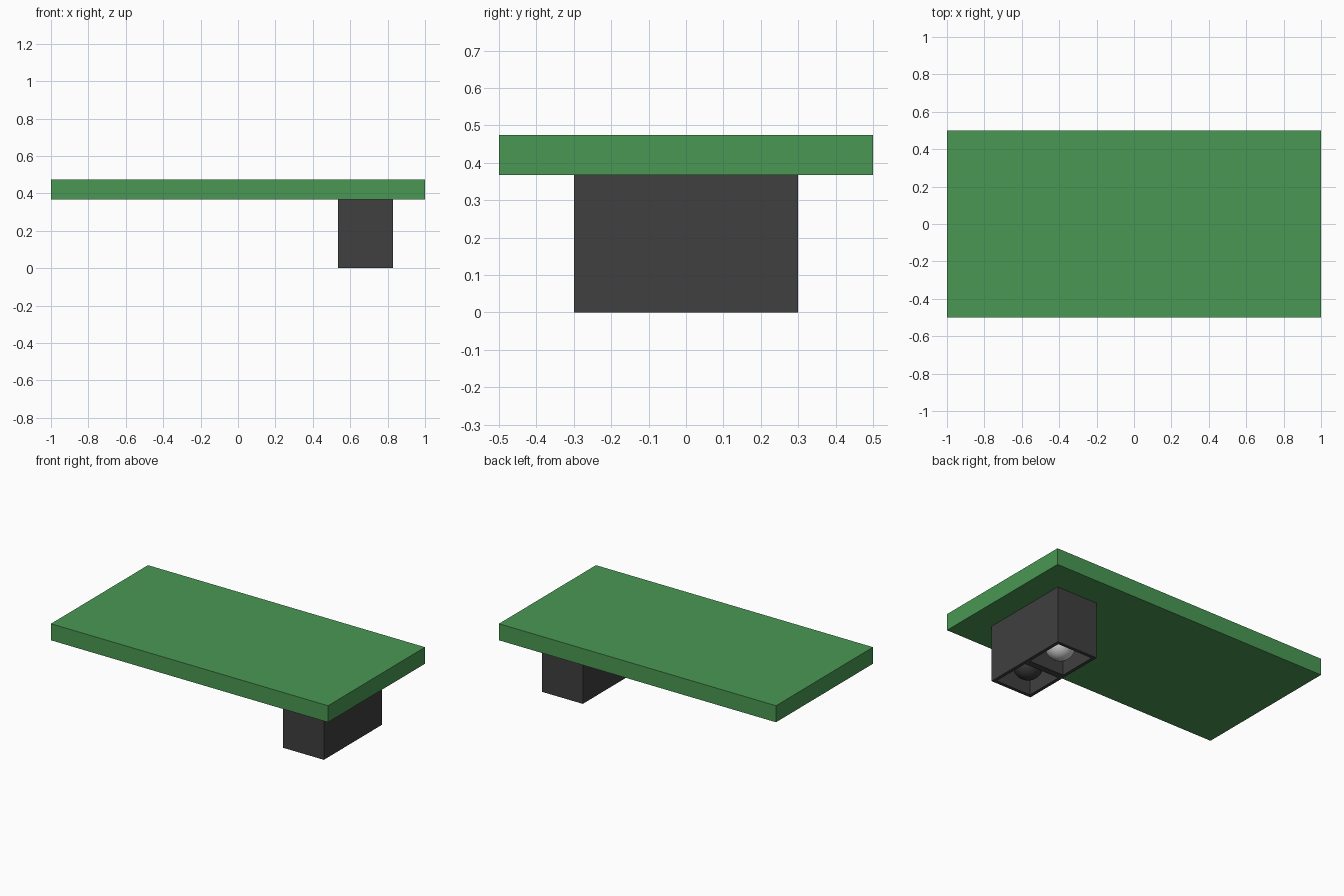
import bpy, bmesh, math
from mathutils import Matrix, Vector

if "Cube" in bpy.data.objects:
    bpy.data.objects.remove(bpy.data.objects["Cube"])

def material(name, rgb):
    m = bpy.data.materials.new(name)
    m.diffuse_color = (*rgb, 1)
    m.use_nodes = True
    m.node_tree.nodes["Principled BSDF"].inputs["Base Color"].default_value = m.diffuse_color
    return m

def finish(bm, name, mat):
    bmesh.ops.recalc_face_normals(bm, faces=bm.faces)
    mesh = bpy.data.meshes.new(name)
    bm.to_mesh(mesh)
    bm.free()
    mesh.materials.append(mat)
    ob = bpy.data.objects.new(name, mesh)
    bpy.context.collection.objects.link(ob)
    return ob

def box(lo, hi):
    lo, hi = Vector(lo), Vector(hi)
    bm = bmesh.new()
    bmesh.ops.create_cube(bm, size=1, matrix=Matrix.Translation((lo + hi) / 2) @ Matrix.Diagonal((*(hi - lo), 1)))
    return bm

green = material("board_green", (0.068, 0.314, 0.087))
black = material("housing_black", (0.05, 0.05, 0.05))
dark = material("dark_lens", (0.04, 0.04, 0.04))
clear = material("clear_lens", (0.8, 0.8, 0.8))

X0, X1, TOP, DEPTH, WALL = 0.535, 0.83, 0.367, 0.335, 0.03

# Circuit board
finish(box((-1, -0.5, TOP), (1, 0.5, 0.475)), "circuit_board", green)

# Sensor housing with two square pockets in the underside
bm = box((X0, -0.3, 0), (X1, 0.3, TOP))
bmesh.ops.bisect_plane(bm, geom=bm.verts[:] + bm.edges[:] + bm.faces[:],
                       plane_co=(0, 0, 0), plane_no=(0, 1, 0))
bottoms = [f for f in bm.faces if f.calc_center_median().z < 1e-4]
bmesh.ops.inset_individual(bm, faces=bottoms, thickness=WALL)
pockets = bmesh.ops.extrude_discrete_faces(bm, faces=bottoms)["faces"]
for f in pockets:
    bmesh.ops.translate(bm, verts=f.verts[:], vec=(0, 0, DEPTH))
finish(bm, "sensor_housing", black)

# Domed emitter and detector, each a spun profile pointing down
def domed_lens(name, y, mat, r=0.09, zc=0.094, steps=8):
    bm = bmesh.new()
    pts = [(r * math.sin(a), zc - r * math.cos(a))
           for a in (math.pi / 2 * i / steps for i in range(steps + 1))]
    pts.append((r, DEPTH))
    vs = [bm.verts.new((x, 0, z)) for x, z in pts]
    es = [bm.edges.new(p) for p in zip(vs, vs[1:])]
    bmesh.ops.spin(bm, geom=vs + es, cent=(0, 0, 0), axis=(0, 0, 1),
                   angle=math.tau, steps=32)
    bmesh.ops.remove_doubles(bm, verts=bm.verts, dist=1e-4)
    ob = finish(bm, name, mat)
    ob.location = ((X0 + X1) / 2, y, 0)
    for p in ob.data.polygons:
        p.use_smooth = True

domed_lens("emitter_lens", 0.145, clear)
domed_lens("detector_lens", -0.145, dark)
